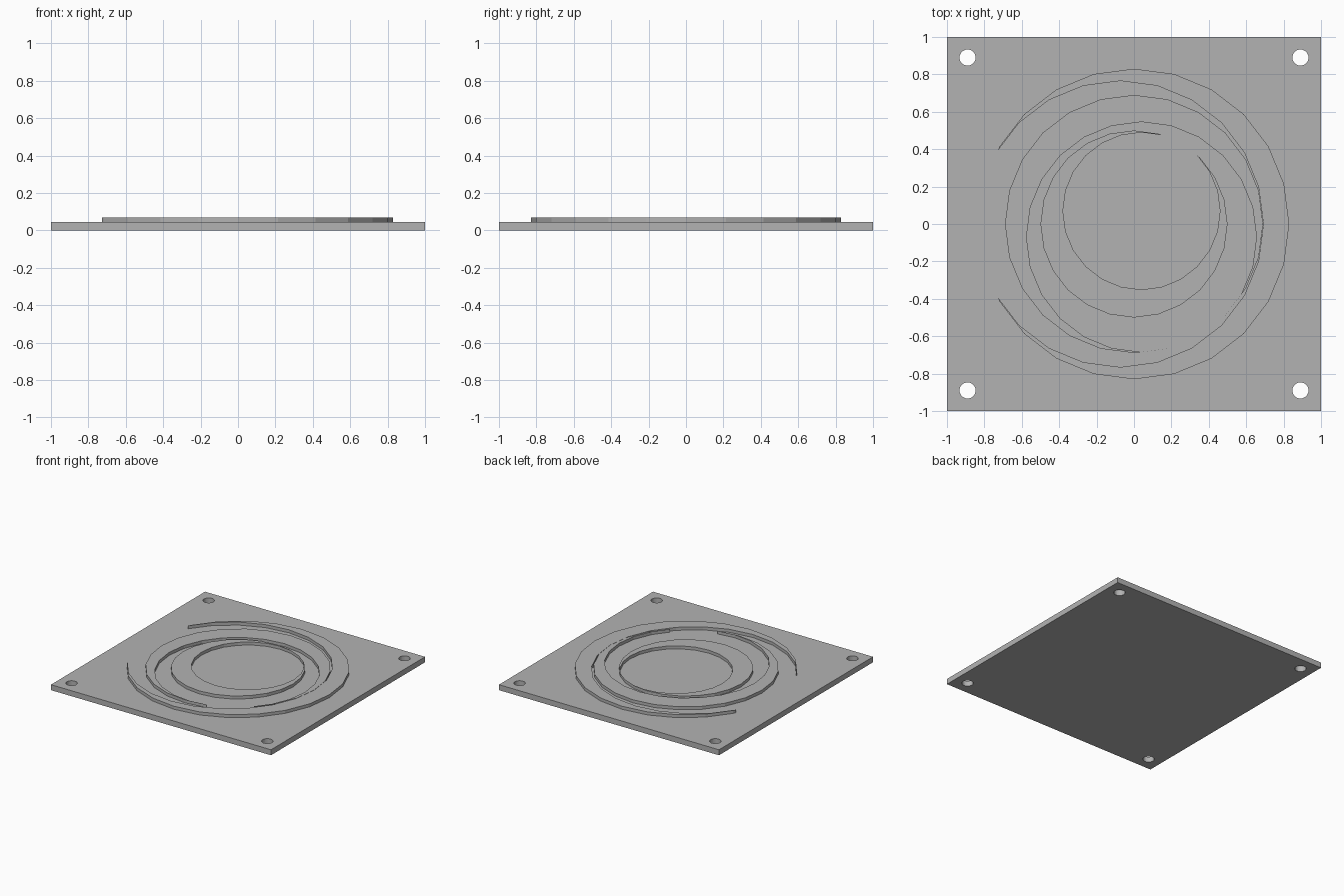
import bpy
from math import radians, cos, sin

cube = bpy.data.objects.get("Cube")
if cube:
    bpy.data.objects.remove(cube, do_unlink=True)

GREY = (0.45, 0.45, 0.45, 1)
grey = bpy.data.materials.new("plain grey")
grey.use_nodes = True
grey.diffuse_color = GREY
grey.node_tree.nodes["Principled BSDF"].inputs["Base Color"].default_value = GREY

PLATE_TOP = 0.045
RIDGE_TOP = 0.07
SIDES = 24


def disc(name, x, y, radius, bottom, top):
    """Faceted upright disc with a corner pointing along +x."""
    bpy.ops.mesh.primitive_cylinder_add(
        vertices=SIDES, radius=radius, depth=top - bottom,
        location=(x, y, (bottom + top) / 2))
    obj = bpy.context.object
    obj.name = name
    obj.data.materials.append(grey)
    return obj


def cut(target, cutter):
    """Subtract the cutter from the target, then discard the cutter."""
    mod = target.modifiers.new("cut", "BOOLEAN")
    mod.operation = "DIFFERENCE"
    mod.solver = "EXACT"
    mod.object = cutter
    bpy.context.view_layer.objects.active = target
    bpy.ops.object.modifier_apply(modifier=mod.name)
    bpy.data.objects.remove(cutter, do_unlink=True)


# Square base plate
bpy.ops.mesh.primitive_cube_add(size=2, location=(0, 0, PLATE_TOP / 2))
plate = bpy.context.object
plate.name = "base_plate"
plate.scale.z = PLATE_TOP / 2
bpy.ops.object.transform_apply(location=True, rotation=False, scale=True)
plate.data.materials.append(grey)

# Corner screw holes
for x in (-0.89, 0.89):
    for y in (-0.89, 0.89):
        cut(plate, disc("hole_cutter", x, y, 0.043, -0.1, 0.2))

# Raised crescents: a disc minus an off-centre disc, open towards the given angle
crescents = (
    ("outer_crescent", 0.83, 0.765, 0.073, 180),
    ("middle_crescent", 0.69, 0.615, 0.08, -60),
    ("inner_crescent", 0.50, 0.42, 0.08, 60),
)
for name, outer, inner, offset, angle in crescents:
    a = radians(angle)
    ridge = disc(name, 0, 0, outer, PLATE_TOP - 0.01, RIDGE_TOP)
    cut(ridge, disc("crescent_cutter", offset * cos(a), offset * sin(a), inner, -0.1, 0.2))
